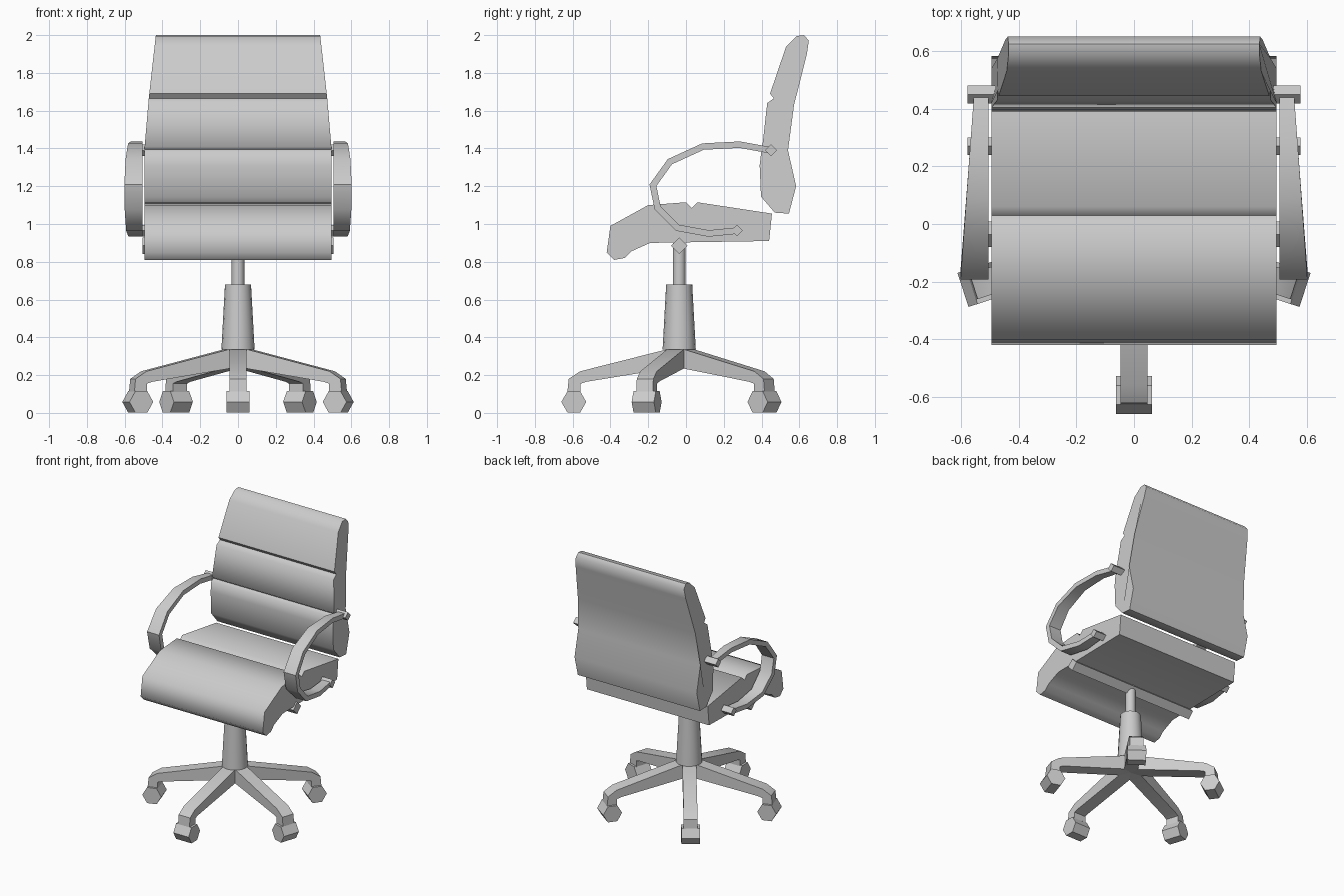
import bpy, bmesh, math
from mathutils import Vector

if "Cube" in bpy.data.objects:
    bpy.data.objects.remove(bpy.data.objects["Cube"])

AXIS_Y = -0.036   # column position


def finish(name, bm, angle=40, mirror=False):
    bmesh.ops.recalc_face_normals(bm, faces=bm.faces)
    me = bpy.data.meshes.new(name)
    bm.to_mesh(me)
    bm.free()
    me.shade_smooth()
    me.set_sharp_from_angle(angle=math.radians(angle))
    ob = bpy.data.objects.new(name, me)
    bpy.context.collection.objects.link(ob)
    if mirror:
        ob.modifiers.new("Mirror", 'MIRROR').use_mirror_merge = False
    return ob


def prism(name, profile, x0, x1, angle=40, mirror=False):
    """Extrude a (y, z) profile along x; x0 and x1 are functions of (y, z)."""
    bm = bmesh.new()
    a = [bm.verts.new((x0(y, z), y, z)) for y, z in profile]
    b = [bm.verts.new((x1(y, z), y, z)) for y, z in profile]
    n = len(profile)
    for i in range(n):
        j = (i + 1) % n
        bm.faces.new((a[i], a[j], b[j], b[i]))
    bm.faces.new(a)
    bm.faces.new(b[::-1])
    return finish(name, bm, angle, mirror)


def const(v):
    return lambda y, z: v


def ngon(y, z, r, n):
    return [(y + r * math.cos(2 * math.pi * i / n), z + r * math.sin(2 * math.pi * i / n))
            for i in range(n)]


def cone(name, r0, r1, z0, z1, n=16):
    bm = bmesh.new()
    bmesh.ops.create_cone(bm, cap_ends=True, segments=n, radius1=r0, radius2=r1, depth=z1 - z0)
    bmesh.ops.translate(bm, verts=bm.verts, vec=(0, AXIS_Y, (z0 + z1) / 2))
    return finish(name, bm)


# Seat cushion
seat = [(-.42, .85), (-.40, .99), (-.20, 1.10), (0, 1.115), (.03, 1.085), (.06, 1.115),
        (.455, 1.055), (.44, .91), (-.19, .90), (-.29, .855), (-.325, .82), (-.38, .81)]
prism("seat", seat, const(-.495), const(.495), 55)

# Backrest, narrowing towards the top
back = [(.545, 1.055), (.47, 1.06), (.397, 1.145), (.39, 1.31), (.398, 1.38), (.42, 1.395),
        (.404, 1.41), (.43, 1.64), (.465, 1.665), (.445, 1.69), (.53, 1.94), (.585, 1.995),
        (.625, 2.0), (.65, 1.97), (.64, 1.90), (.572, 1.63), (.54, 1.39), (.583, 1.20)]


def back_half(y, z):
    if z < 1.4:
        return .495
    return .495 - .085 * (z - 1.4) if z < 1.665 else .4725 - .112 * (z - 1.665)


prism("backrest", back, lambda y, z: -back_half(y, z), back_half, 55)

# Armrests: flat band swept along a side path, outer edge flaring to the front
path = [Vector(p) for p in [(.45, 1.39), (.285, 1.42), (.09, 1.41), (-.085, 1.33), (-.175, 1.205),
                            (-.15, 1.085), (-.045, .98), (.12, .95), (.27, .965)]]
inner, outer = [], []
for i, p in enumerate(path):
    d_in = (p - path[i - 1]).normalized() if i else None
    d_out = (path[i + 1] - p).normalized() if i < len(path) - 1 else None
    d = ((d_in or d_out) + (d_out or d_in)).normalized()
    off = Vector((-d.y, d.x)) * .017 / d.dot(d_in or d_out)
    inner.append(p + off)
    outer.append(p - off)
bm = bmesh.new()
rings = []
for a, b, p in zip(inner, outer, path):
    xo = .603 - .075 * (p.x + .19)
    rings.append([bm.verts.new(c) for c in
                  ((.505, *a), (xo, *a), (xo, *b), (.505, *b))])
for r, s in zip(rings, rings[1:]):
    for k in range(4):
        m = (k + 1) % 4
        bm.faces.new((r[k], r[m], s[m], s[k]))
bm.faces.new(rings[0])
bm.faces.new(rings[-1][::-1])
finish("armrest", bm, 45, True)

# Diamond-section pins holding the arms, and the bar below the seat
for name, y, z in (("upper_arm_pin", .45, 1.39), ("lower_arm_pin", .27, .965)):
    prism(name, ngon(y, z, .031, 4), const(.47), const(.577), mirror=True)
prism("seat_bar", ngon(AXIS_Y, .885, .044, 4), const(-.505), const(.505))

# Column
cone("column_sleeve", .088, .069, .335, .68)
cone("gas_lift", .034, .034, .66, .9, 12)

# Five legs with hexagonal casters
leg = [(0, .335), (-.07, .335), (-.525, .22), (-.585, .18), (-.592, .11), (-.522, .11),
       (-.522, .155), (-.49, .165), (0, .245)]
for i in range(5):
    parts = [prism("leg", leg, const(-.046), const(.046)),
             prism("caster", ngon(-.558, .058, .066, 6), const(-.062), const(.062))]
    for ob in parts:
        ob.location.y = AXIS_Y
        ob.rotation_euler.z = i * math.tau / 5
